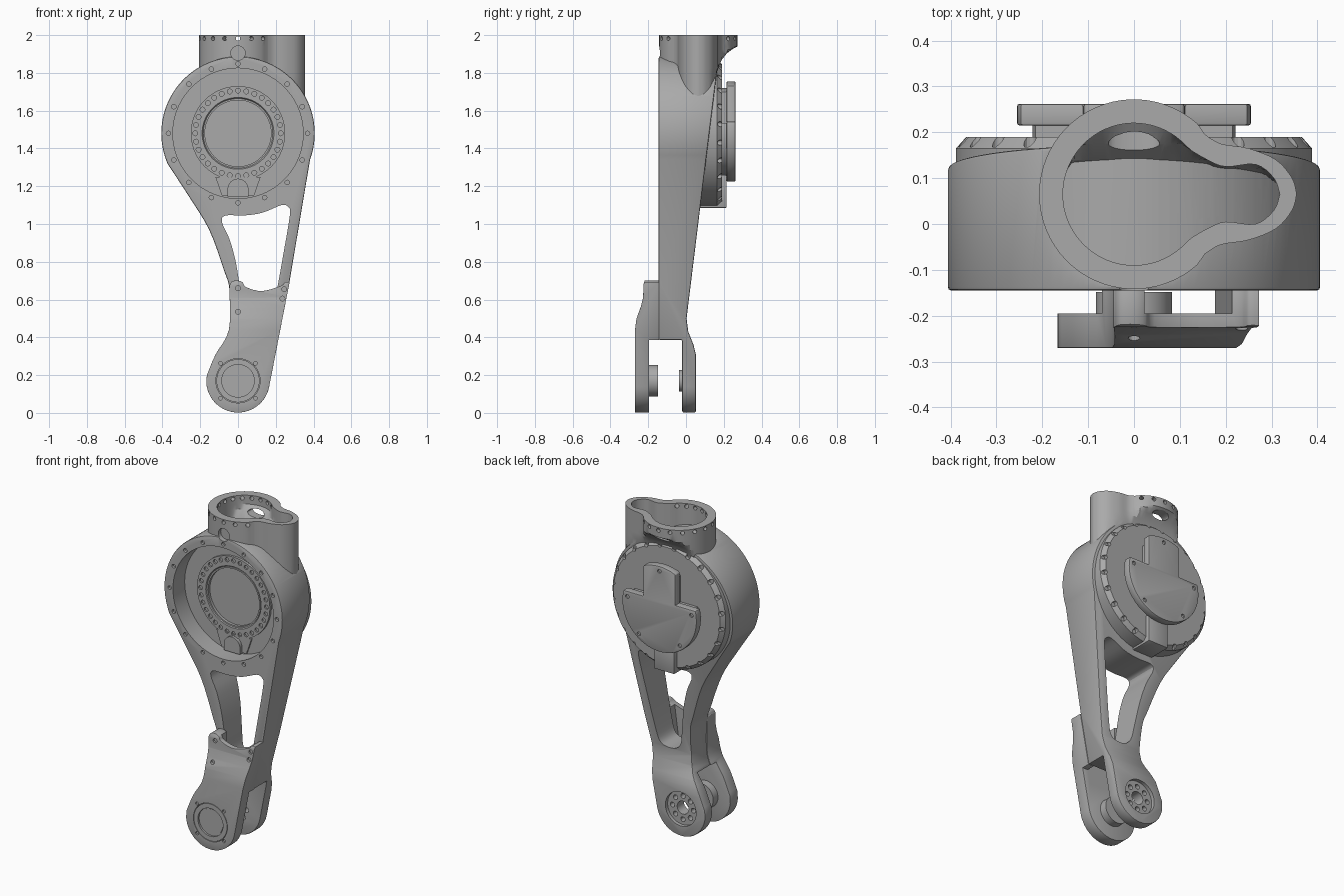
import bpy, bmesh
from math import sin, cos, radians, pi
from mathutils import Vector, Matrix

default_cube = bpy.data.objects.get("Cube")
if default_cube:
    bpy.data.objects.remove(default_cube, do_unlink=True)

grey = bpy.data.materials.new("machined_grey")
grey.use_nodes = True
grey.diffuse_color = (0.4, 0.4, 0.4, 1)
grey.node_tree.nodes["Principled BSDF"].inputs["Base Color"].default_value = (0.4, 0.4, 0.4, 1)

HUB, PIVOT, TUBE_Y = 1.48, 0.17, 0.065


# ---------- helpers ----------
def finish_mesh(name, bm):
    bmesh.ops.recalc_face_normals(bm, faces=bm.faces)
    mesh = bpy.data.meshes.new(name)
    bm.to_mesh(mesh)
    bm.free()
    mesh.materials.append(grey)
    obj = bpy.data.objects.new(name, mesh)
    bpy.context.scene.collection.objects.link(obj)
    return obj


def arc(cx, cy, r, start, end, steps=32):
    angles = [radians(start + (end - start) * i / steps) for i in range(steps + 1)]
    return [(cx + r * cos(a), cy + r * sin(a)) for a in angles]


def spline(points, closed=False, steps=4):
    pts = [Vector(p) for p in points]
    n = len(pts)
    pick = (lambda i: pts[i % n]) if closed else (lambda i: pts[max(0, min(n - 1, i))])
    out = []
    for i in range(n if closed else n - 1):
        a, b, c, d = (pick(i + k) for k in (-1, 0, 1, 2))
        for s in range(steps):
            t = s / steps
            out.append(tuple(b + (c - a) * t / 2 + (a - b * 2.5 + c * 2 - d / 2) * t * t
                             + (b * 3 - a - c * 3 + d) * t ** 3 / 2))
    return out if closed else out + [tuple(pts[-1])]


def prism(name, outline, low, high, axis="Y"):
    bm = bmesh.new()
    place = (lambda p, d: (p[0], d, p[1])) if axis == "Y" else (lambda p, d: (d, p[0], p[1]))
    face = bm.faces.new([bm.verts.new(place(p, low)) for p in outline])
    new = bmesh.ops.extrude_face_region(bm, geom=[face])["geom"]
    shift = Vector(place((0, 0), high - low))
    bmesh.ops.translate(bm, vec=shift, verts=[v for v in new if isinstance(v, bmesh.types.BMVert)])
    return finish_mesh(name, bm)


def rods(name, specs, segments=16):
    bm = bmesh.new()
    for start, end, r in specs:
        start, end = Vector(start), Vector(end)
        turn = (end - start).to_track_quat("Z", "Y").to_matrix().to_4x4()
        bmesh.ops.create_cone(bm, cap_ends=True, segments=segments, radius1=r, radius2=r,
                              depth=(end - start).length,
                              matrix=Matrix.Translation((start + end) / 2) @ turn)
    return finish_mesh(name, bm)


def bolt_ring(count, ring, r, front, back, height, phase=0):
    angles = [2 * pi * (i + phase) / count for i in range(count)]
    return [((ring * cos(a), front, height + ring * sin(a)),
             (ring * cos(a), back, height + ring * sin(a)), r) for a in angles]


def lathe(name, profile, height):
    bm = bmesh.new()
    verts = [bm.verts.new((r, y, height)) for r, y in profile]
    edges = [bm.edges.new(pair) for pair in zip(verts, verts[1:])]
    bmesh.ops.spin(bm, geom=verts + edges, cent=(0, 0, height), axis=(0, 1, 0),
                   angle=2 * pi, steps=72)
    bmesh.ops.remove_doubles(bm, verts=bm.verts, dist=1e-5)
    return finish_mesh(name, bm)


def loft(name, outline, levels):
    # stacked outline whose back is flattened at a limit for each height
    bm = bmesh.new()
    rings = [[bm.verts.new((x, min(y, limit), z)) for x, y in outline] for z, limit in levels]
    for low, high in zip(rings, rings[1:]):
        for i in range(len(low)):
            bm.faces.new((low[i - 1], low[i], high[i], high[i - 1]))
    bm.faces.new(rings[0])
    bm.faces.new(rings[-1])
    return finish_mesh(name, bm)


def apply_modifier(obj, kind, **settings):
    mod = obj.modifiers.new(kind.lower(), kind)
    for key, value in settings.items():
        setattr(mod, key, value)
    bpy.context.view_layer.objects.active = obj
    bpy.ops.object.modifier_apply(modifier=mod.name)


def combine(obj, other, operation="DIFFERENCE"):
    apply_modifier(obj, "BOOLEAN", object=other, operation=operation, solver="EXACT")
    bpy.data.objects.remove(other, do_unlink=True)


def bevel(obj, width):
    apply_modifier(obj, "BEVEL", width=width, segments=2, limit_method="ANGLE",
                   angle_limit=radians(40))


# ---------- main arm: front outline crossed with side outline ----------
foot = [(-0.045, 0.65), (-0.048, 0.44), (-0.12, 0.307), (-0.165, 0.2)]
sole = arc(0, PIVOT, 0.168, 185, 350)
shoulder = [(-0.368, 1.311), (-0.258, 1.143), (-0.152, 0.968), (-0.075, 0.757)]
arm = prism("main_arm", arc(0, HUB, 0.406, -20, 204, 64) + spline(shoulder + foot) + sole
            + [(0.272, 0.69)], -0.3, 0.3)
side = [(-0.145, 0.386), (-0.02, 0.386), (-0.02, -0.1), (0.052, -0.1), (0.052, 0.31),
        (0.04, 0.36), (0.012, 0.43), (0.003, 0.5), (0.175, 1.9), (-0.145, 1.9)]
combine(arm, prism("side_cutter", side, -1, 1, "X"), "INTERSECT")
bevel(arm, 0.007)

# ---------- neck with open cup ----------
def egg(radius, lobe):
    half = arc(0, TUBE_Y, radius, 180, 48, 24) + spline(lobe)
    return half + [(x, 2 * TUBE_Y - y) for x, y in half[-2:0:-1]]

outer = egg(0.207, [(0.155, 0.195), (0.19, 0.175), (0.25, 0.165), (0.31, 0.14), (0.345, 0.1), (0.355, 0.065)])
inner = egg(0.155, [(0.125, 0.16), (0.16, 0.14), (0.2, 0.125), (0.265, 0.13), (0.305, 0.1), (0.318, 0.065)])
neck = loft("neck", outer, [(1.62, 0.13), (1.79, 0.16), (1.83, 0.172), (1.87, 0.19),
                            (1.905, 0.218), (1.925, 0.245), (1.94, 0.275), (2, 0.3)])
combine(arm, neck, "UNION")
# cup floor follows the round motor housing
cup = loft("cup_cutter", inner, [(1.66, 0.09), (1.8, 0.12), (1.87, 0.14), (1.915, 0.175),
                                 (1.945, 0.225), (2.1, 0.3)])
combine(cup, rods("housing_shell", [((0, -0.4, HUB), (0, 0.4, HUB), 0.394)], 96))
combine(arm, cup)
combine(arm, rods("neck_port_cutter", [((0, -0.3, 1.905), (0, -0.115, 1.905), 0.038)], 32))
slot = [(x * 1.4, 1.915 + z * 0.45) for x, z in arc(0, 0, 0.04, 0, 345, 23)]
combine(arm, prism("neck_slot_cutter", slot, 0.12, 0.3))

# small holes around the neck rim
rim = []
for step in range(14):
    a = radians(50 + step * 20)
    out = Vector((cos(a), sin(a), 0))
    centre = Vector((0, TUBE_Y, 1.982))
    rim.append((centre + out * 0.14, centre + out * 0.23, 0.012))
combine(arm, rods("rim_hole_cutter", rim, 12))

# ---------- window, motor bore and pivot details ----------
window = [(-0.085, 1.01), (-0.065, 1.045), (0.03, 1.045), (0.13, 1.06), (0.23, 1.1), (0.265, 1.09),
          (0.275, 1.05), (0.24, 0.84), (0.2, 0.62), (0.175, 0.53), (0.13, 0.505), (0.07, 0.51),
          (0.03, 0.55), (0.012, 0.65), (-0.012, 0.8), (-0.045, 0.92)]
combine(arm, prism("window_cutter", spline(window, True), -0.4, 0.4))
combine(arm, rods("bore_cutter", [((0, -0.3, HUB), (0, 0.02, HUB), 0.345)], 72))
combine(arm, rods("flange_hole_cutter", bolt_ring(16, 0.368, 0.012, -0.2, -0.13, HUB), 12))
combine(arm, rods("inner_pin", [((0, -0.037, PIVOT), (0, 0, PIVOT), 0.057)], 40), "UNION")
combine(arm, rods("pivot_recess_cutter", [((0, 0.03, PIVOT), (0, 0.1, PIVOT), 0.105)], 48))
combine(arm, rods("pivot_hole_cutter", bolt_ring(8, 0.072, 0.015, -0.1, 0.1, PIVOT)
                  + [((0, -0.1, PIVOT), (0, 0.1, PIVOT), 0.04)], 24))

# ---------- front clevis plate ----------
crest = [(0.273, 0.692), (0.25, 0.692), (0.225, 0.672), (0.127, 0.645), (0.045, 0.665),
         (0.025, 0.69), (0, 0.7), (-0.03, 0.697), (-0.042, 0.68)]
plate = prism("clevis_plate", spline(crest + foot) + sole, -0.4, 0)
side = [(-0.27, -0.1), (-0.27, 0.44), (-0.262, 0.5), (-0.24, 0.56), (-0.227, 0.61), (-0.225, 0.68),
        (-0.213, 0.72), (-0.144, 0.72), (-0.144, 0.386), (-0.195, 0.386), (-0.195, -0.1)]
combine(plate, prism("side_cutter", side, -1, 1, "X"), "INTERSECT")
bevel(plate, 0.007)
pocket = [(0.012, 0.3), (0.165, 0.3), (0.225, 0.75), (0.025, 0.75)]
combine(plate, prism("pocket_cutter", pocket, -0.195, -0.1))
combine(plate, rods("cap_seat_cutter", [((0, -0.3, PIVOT), (0, -0.255, PIVOT), 0.117)], 48))
screws = [(0, 0.66, -0.215), (0, 0.535, -0.235), (0.245, 0.655, -0.215), (0.235, 0.605, -0.215)]
combine(plate, rods("plate_hole_cutter", [((x, -0.3, z), (x, y, z), 0.013) for x, z, y in screws]
                    + bolt_ring(4, 0.13, 0.01, -0.3, -0.26, PIVOT, 0.5)))
cap = lathe("bearing_cap", [(0, -0.262), (0.08, -0.262), (0.08, -0.258), (0.086, -0.258),
                            (0.086, -0.27), (0.114, -0.27), (0.114, -0.25), (0, -0.25)], PIVOT)
pin = rods("outer_pin", [((0, -0.2, PIVOT), (0, -0.148, PIVOT), 0.083)], 48)

# ---------- motor ----------
motor = lathe("motor", [(0, -0.025), (0.175, -0.025), (0.175, -0.042), (0.184, -0.042), (0.184, -0.036),
                        (0.19, -0.045), (0.25, -0.045), (0.25, -0.03), (0.345, -0.03), (0.345, 0.06),
                        (0.388, 0.06), (0.388, 0.165), (0.366, 0.19), (0, 0.19)], HUB)
combine(motor, rods("motor_hole_cutter", bolt_ring(32, 0.226, 0.013, -0.1, -0.035, HUB), 12))
combine(motor, rods("motor_pocket_cutter", bolt_ring(24, 0.372, 0.014, 0.168, 0.25, HUB, 0.5), 12))


# back cover: round body with a raised stem
def cover_outline(scale):
    pts = arc(0, 0, 0.255, 166, 374, 48) + [(0.11, 0.062), (0.11, 0.25)] \
        + arc(0, 0, 0.275, 68, 112, 8) + [(-0.11, 0.25), (-0.11, 0.062)]
    return [(x * scale, HUB + z * scale) for x, z in pts]

cover_base = prism("cover_base", cover_outline(0.87), 0.18, 0.22)
cover = prism("back_cover", cover_outline(1), 0.215, 0.262)
bevel(cover, 0.005)
combine(cover, rods("cover_hole_cutter", [((x, 0.252, HUB + z), (x, 0.3, HUB + z), 0.012) for x, z in
                    ((-0.22, 0.03), (0.22, 0.03), (-0.14, -0.18), (0.14, -0.18), (0, 0.245))], 12))

# connectors below the motor
rear_box = prism("rear_connector", [(-0.07, 1.085), (0.07, 1.085), (0.07, 1.26), (-0.07, 1.26)], 0.06, 0.215)
bevel(rear_box, 0.006)
ramp = prism("connector_base", [(-0.085, 1.15), (0.085, 1.15), (0.12, 1.25), (-0.12, 1.25)], -0.04, -0.025)
dome = prism("front_connector", arc(0, 1.185, 0.055, 0, 180, 20) + [(-0.055, 1.145), (0.055, 1.145)],
             -0.06, -0.025)

# ---------- shading ----------
for obj in (arm, plate, cap, pin, motor, cover_base, cover, rear_box, ramp, dome):
    bpy.ops.object.select_all(action="DESELECT")
    obj.select_set(True)
    bpy.context.view_layer.objects.active = obj
    bpy.ops.object.shade_smooth_by_angle(angle=radians(24))
